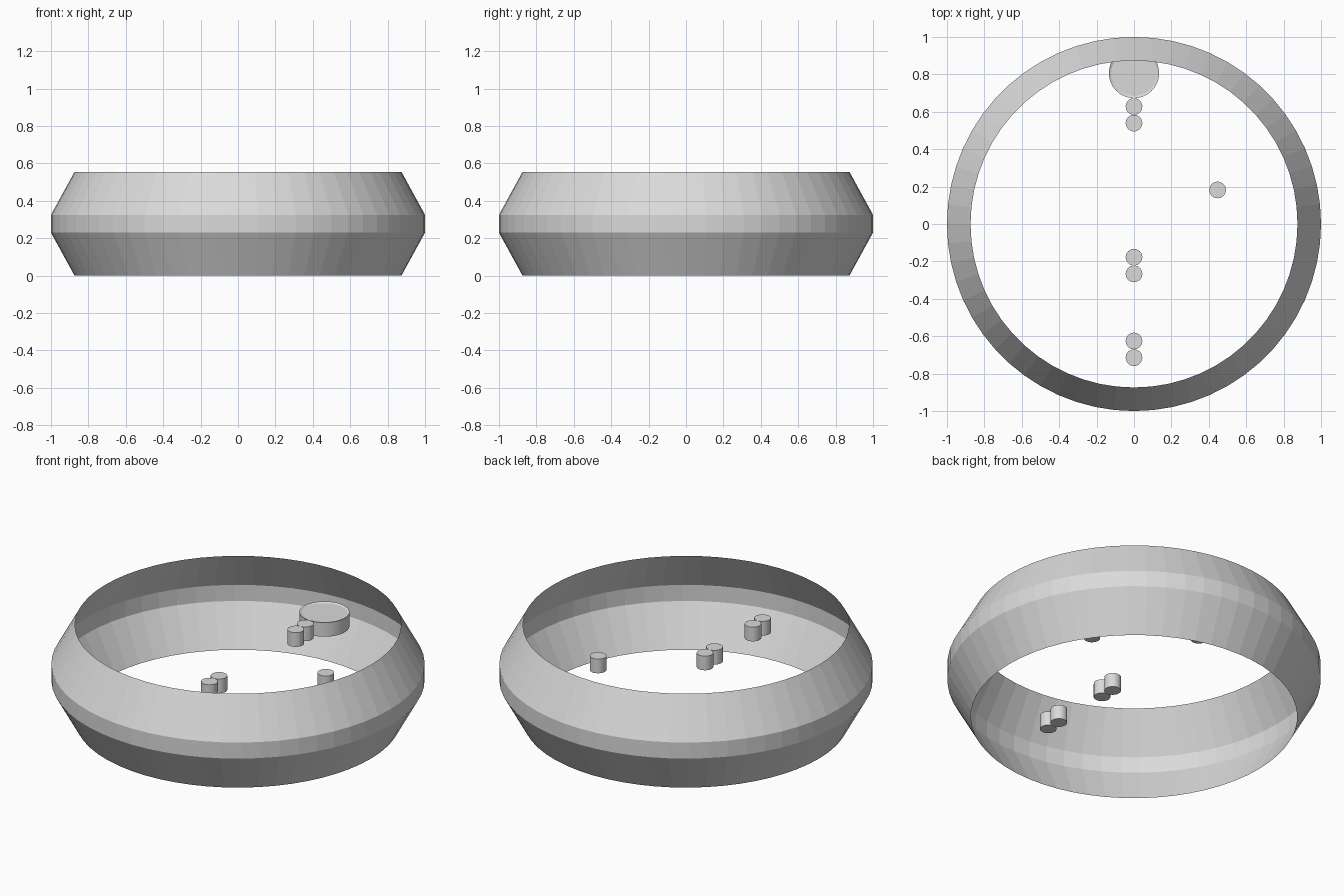
import bpy
import bmesh
from math import tau, cos, sin

if "Cube" in bpy.data.objects:
    bpy.data.objects.remove(bpy.data.objects["Cube"], do_unlink=True)

# Single plain grey
GREY = (0.7, 0.7, 0.7, 1.0)
grey = bpy.data.materials.new("plain_grey")
grey.diffuse_color = GREY
grey.use_nodes = True
grey.node_tree.nodes["Principled BSDF"].inputs["Base Color"].default_value = GREY


def lathe(name, profile, sides, center=(0, 0), capped=False):
    """Turn a (radius, height) profile, listed bottom to top, around a vertical axis."""
    bm = bmesh.new()
    rings = []
    for radius, z in profile:
        rings.append([bm.verts.new((radius * cos(tau * i / sides),
                                    radius * sin(tau * i / sides), z))
                      for i in range(sides)])
    for low, high in zip(rings, rings[1:]):
        for i in range(sides):
            j = (i + 1) % sides
            bm.faces.new((low[i], low[j], high[j], high[i]))
    if capped:
        bm.faces.new(rings[0][::-1])
        bm.faces.new(rings[-1])
    mesh = bpy.data.meshes.new(name)
    bm.to_mesh(mesh)
    bm.free()
    mesh.materials.append(grey)
    obj = bpy.data.objects.new(name, mesh)
    obj.location = (*center, 0)
    bpy.context.collection.objects.link(obj)
    return obj


# Open outer ring: thin wall, slanted above and below a straight band
HEIGHT, BAND_LOW, BAND_HIGH, RIM = 0.555, 0.23, 0.325, 0.874
lathe("outer_ring", [(RIM, 0), (1, BAND_LOW), (1, BAND_HIGH), (RIM, HEIGHT)], 60)

# Shallow dished disc at the back
BASE, TOP = 0.239, 0.323
DISC = 0.134
lathe("disc", [(DISC, BASE), (DISC, TOP), (DISC - 0.012, TOP - 0.006)],
      48, (0, 0.807), capped=True)

# Small pegs: three touching pairs along the middle and one on its own
PEG = 0.0445


def peg(name, x, y):
    lathe(name, [(PEG, BASE), (PEG, TOP)], 32, (x, y), capped=True)


for place, y in (("back", 0.584), ("middle", -0.222), ("front", -0.67)):
    peg(place + "_pair_rear_peg", 0, y + PEG)
    peg(place + "_pair_fore_peg", 0, y - PEG)
peg("single_peg", 0.447, 0.182)
